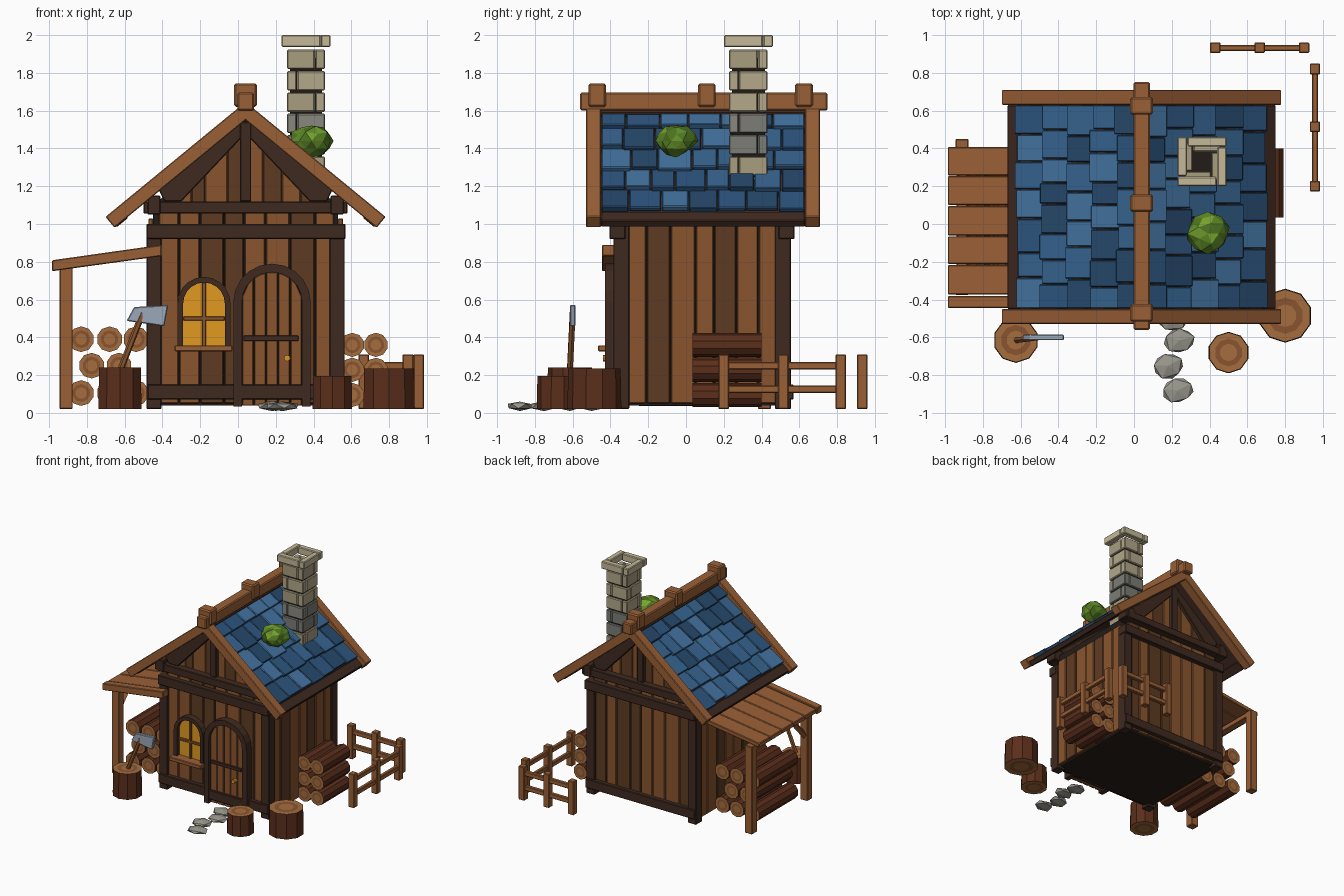
import bpy, bmesh, math, random
from mathutils import Vector, Matrix

if "Cube" in bpy.data.objects:
    bpy.data.objects.remove(bpy.data.objects["Cube"])

random.seed(4)
MATS = {}

def mat(hexcol):
    if hexcol not in MATS:
        m = bpy.data.materials.new("colour_" + hexcol)
        rgb = [int(hexcol[i:i + 2], 16) / 255 for i in (0, 2, 4)]
        m.diffuse_color = [((c + .055) / 1.055) ** 2.4 if c > .04 else c / 12.92 for c in rgb] + [1]
        m.use_nodes = True
        m.node_tree.nodes["Principled BSDF"].inputs["Base Color"].default_value = m.diffuse_color
        MATS[hexcol] = m
    return MATS[hexcol]

WOOD, PLANK, BROWN, DARK, BLACK = "9a6036", "8a552e", "5e3b22", "3f2a20", "241c18"
BARK, CUT, RING = "5a2e1b", "a56d3e", "8a5530"
BLUES = ["2d5680", "376591", "26496c", "4474a2"]

def finish(name, bm, *cols):
    bmesh.ops.recalc_face_normals(bm, faces=bm.faces)
    me = bpy.data.meshes.new(name)
    bm.to_mesh(me)
    bm.free()
    for c in cols:
        me.materials.append(mat(c))
    ob = bpy.data.objects.new(name, me)
    bpy.context.collection.objects.link(ob)
    return ob

def prism(name, pts, y0, y1, col, bev=.005):
    """Extrude an (x, z) outline along y."""
    bm = bmesh.new()
    f = bm.faces.new([bm.verts.new((x, y0, z)) for x, z in pts])
    r = bmesh.ops.extrude_face_region(bm, geom=[f])
    for v in r["geom"]:
        if isinstance(v, bmesh.types.BMVert):
            v.co.y = y1
    if bev:
        bmesh.ops.bevel(bm, geom=bm.edges[:], offset=bev, segments=1, affect='EDGES')
    return finish(name, bm, col)

def box(name, x0, x1, y0, y1, z0, z1, col, bev=.005):
    return prism(name, [(x0, z0), (x1, z0), (x1, z1), (x0, z1)], y0, y1, col, bev)

def rod(name, p, q, r, sides, *cols, ring=False, r2=None):
    """Cylinder from p to q; the end caps take the second colour."""
    p, q = Vector(p), Vector(q)
    d = q - p
    bm = bmesh.new()
    bmesh.ops.create_cone(bm, cap_ends=True, segments=sides, radius1=r, radius2=r2 or r, depth=d.length)
    caps = [f for f in bm.faces if len(f.verts) == sides and abs(f.normal.z) > .9]
    if len(cols) > 1:
        for f in caps:
            f.material_index = 1
    if ring:
        for k, m in ((.3, 2), (.25, 1)):
            bmesh.ops.inset_individual(bm, faces=caps, thickness=r * k)
            for f in caps:
                f.material_index = m
    rot = d.to_track_quat('Z', 'Y').to_matrix().to_4x4()
    bm.transform(Matrix.Translation((p + q) / 2) @ rot)
    return finish(name, bm, *cols)

def splits(a, b, n, j=.15):
    """n slightly uneven intervals between a and b."""
    w = (b - a) / n
    e = [a] + [a + w * (i + random.uniform(-j, j)) for i in range(1, n)] + [b]
    return list(zip(e, e[1:]))

# Roof slope coordinates: u down the slope, n along its normal
CX, RZ, ANG = .04, 1.64, math.atan(.821)
CO, SI = math.cos(ANG), math.sin(ANG)

def slope(s, u, n):
    return (CX + s * (u * CO + n * SI), RZ - u * SI + n * CO)

def slab(name, s, u0, u1, nb0, nt0, nb1, nt1, y0, y1, col):
    prism(name, [slope(s, u0, nb0), slope(s, u0, nt0), slope(s, u1, nt1), slope(s, u1, nb1)], y0, y1, col)

# House core and floor
prism("house_core", [(-.45, .04), (.53, .04), (.53, 1.1), (CX, 1.5), (-.45, 1.1)], -.34, .51, BLACK, 0)

# Front and back walls with gables
for side, y, s in (("front", -.34, -1), ("back", .51, 1)):
    def ys(a, b):
        return sorted((y + s * a, y + s * b))
    for i, (a, b) in enumerate(splits(-.42, .51, 8)):
        box(f"{side}_plank_{i}", a + .003, b - .003, *ys(0, .025), .05, 1.06, random.choice((PLANK, BROWN)))
    for i, (a, b) in enumerate(splits(-.36, CX, 4) + splits(CX, .44, 4)):
        top = lambda x: 1.53 - .821 * abs(x - CX)
        prism(f"{side}_gable_plank_{i}", [(a, 1.06), (b, 1.06), (b, top(b)), (a, top(a))],
              *ys(0, .025), (PLANK, BROWN)[i % 2])
    box(f"{side}_top_beam", -.485, .57, *ys(-.02, .065), .92, 1.0, DARK)
    box(f"{side}_tie_beam", -.50, .58, *ys(-.02, .085), 1.055, 1.12, DARK)
    box(f"{side}_sill_beam", -.48, .565, *ys(-.02, .06), .07, .15, DARK)
    box(f"{side}_king_post", .01, .07, *ys(0, .06), 1.12, 1.54, DARK)
    for sx in (-1, 1):
        x = CX + sx * .485
        box(f"{side}_corner_post", x - .04, x + .04, *ys(-.04, .045), .02, 1.0, DARK)
        box(f"{side}_beam_end", x - .035, x + .035, *ys(-.02, .09), 1.05, 1.15, DARK)
        prism(f"{side}_gable_rafter", [(CX, 1.57), (CX + sx * .46, 1.18), (CX + sx * .43, 1.12),
                                       (CX + sx * .34, 1.12), (CX, 1.48)], *ys(0, .055), DARK)

# Side walls
for x0, x1, nm in ((-.475, -.45, "left"), (.53, .555, "right")):
    for i, (a, b) in enumerate(splits(-.31, .49, 7)):
        box(f"{nm}_wall_plank_{i}", x0, x1, a + .003, b - .003, .05, 1.03, (PLANK, BROWN, PLANK)[i % 3])

# Roof: decks, slates, bargeboards, eave boards
for s in (-1, 1):
    slab("roof_deck", s, .0, .90, -.07, -.045, -.07, -.045, -.46, .64, DARK)
    slab("eave_board", s, .865, .945, -.075, -.03, -.075, -.03, -.45, .63, DARK)
    for y0 in (-.53, .63):
        slab("bargeboard", s, 0, .955, -.07, .005, -.07, .005, y0, y0 + .08, WOOD)
    for r in range(5):
        for a, b in splits(-.45, .63, 7 + r % 2):
            u = r * .171
            slab("roof_slate", s, u, u + .18 + random.uniform(-.01, .014), -.05, -.03, -.035,
                 random.uniform(-.012, .002), a + .002, b - .002, random.choice(BLUES))
box("ridge_beam", -.003, .085, -.56, .75, 1.6, 1.695, WOOD, .008)
for y in (-.47, .11, .625):
    box("ridge_cap", -.02, .10, y - .047, y + .047, 1.62, 1.745, WOOD, .01)

# Chimney: hollow pinwheel courses of stone
def course(name, x0, x1, y0, y1, z0, z1, t, flip, cols):
    m, g = (x0 + x1) / 2, .003
    blocks = [(x0, x1 - t - g, y0, y0 + t), (x1 - t, x1, y0, y1 - t - g),
              (x0 + t + g, x1, y1 - t, y1), (x0, x0 + t, y0 + t + g, y1)]
    for a, b, c, d in blocks:
        if flip:
            a, b = 2 * m - b, 2 * m - a
        box(name, a, b, c, d, z0, z1, random.choice(cols), .006)
for k in range(7):
    z = 1.82 - k * .113
    course("chimney_stone", .26, .46, .228, .432, z, z + .103, .05, k % 2,
           ["7d7d76", "8a897f"] if k in (3, 4) else ["b3a88a", "a89d80"])
box("chimney_core", .275, .445, .243, .417, 1.15, 1.88, BLACK, 0)
course("chimney_cap", .23, .49, .2, .46, 1.937, 2.0, .05, 0, ["c4b998"])

# Moss bush on the roof
bm = bmesh.new()
bmesh.ops.create_icosphere(bm, subdivisions=2, radius=1)
for v in bm.verts:
    v.co *= random.uniform(.85, 1.1)
    v.co = Vector((.39 + v.co.x * .115, -.05 + v.co.y * .105, 1.44 + v.co.z * .085))
for f in bm.faces:
    f.material_index = random.randrange(3)
finish("roof_bush", bm, "5f8a26", "76a32c", "4c7320")

# Arched door and window
def arch(cx, z0, zc, r, n=10):
    return [(cx - r, z0)] + [(cx - r * math.cos(math.pi * i / n), zc + r * math.sin(math.pi * i / n))
                             for i in range(n + 1)] + [(cx + r, z0)]

def arch_frame(name, cx, z0, zc, r0, r1, y0, y1):
    prism(name, arch(cx, z0, zc, r1) + arch(cx, z0, zc, r0)[::-1], y0, y1, DARK, 0)

prism("door_back", arch(.18, .05, .60, .165), -.385, -.34, BLACK, 0)
arch_frame("door_frame", .18, .035, .585, .16, .205, -.43, -.34)
for i in range(5):
    a, b = .02 + i * .064 + .003, .02 + (i + 1) * .064 - .003
    top = lambda x: .585 + math.sqrt(max(0, .16 ** 2 - (x - .18) ** 2))
    prism("door_plank", [(a, .04), (b, .04), (b, top(b)), ((a + b) / 2, top((a + b) / 2)), (a, top(a))],
          -.405, -.38, PLANK, .003)
for z in (.11, .395):
    box("door_strap", .03, .32, -.418, -.40, z - .014, z + .014, DARK, .003)
box("door_bottom_beam", -.02, .385, -.425, -.34, .07, .15, DARK)
rod("door_knob", (.26, -.44, .29), (.26, -.40, .29), .017, 8, "d9952a")
prism("window_glass", arch(-.18, .35, .575, .115), -.385, -.34, "e09a20", 0)
arch_frame("window_frame", -.18, .35, .58, .11, .14, -.42, -.34)
box("window_bar_upright", -.19, -.17, -.40, -.38, .35, .69, PLANK, .003)
box("window_bar_cross", -.29, -.07, -.40, -.38, .49, .51, PLANK, .003)
box("window_sill", -.335, -.03, -.465, -.34, .325, .358, WOOD)

# Lean-to shelter on the left
prism("shelter_front_beam", [(-.985, .75), (-.985, .808), (-.405, .89), (-.405, .83)], -.445, -.38, WOOD)
for i, (a, b) in enumerate(splits(-.375, .41, 5, .03)):
    prism("shelter_roof_plank", [(-.985, .765), (-.985, .802), (-.47, .875), (-.47, .838)], a + .002, b - .002, WOOD)
for y in (-.34, .415):
    box("shelter_post", -.945, -.875, y - .035, y + .035, .02, .775, WOOD)
box("shelter_rail", -.94, -.88, -.37, .41, .73, .775, WOOD)
rod("shelter_brace", (-.91, -.34, .55), (-.91, -.16, .745), .025, 4, WOOD)

# Firewood stacks
stack = [(x, z) for z in (.39, .105) for x in (-.83, -.68, -.54)] + [(-.775, .25), (-.63, .25)]
for x, z in stack:
    rod("shelter_log", (x, -.25, z), (x, .28, z), .068, 10, BARK, CUT, RING, ring=True)
for x in (.605, .73):
    for z in (.095, .228, .36):
        rod("side_log", (x, .035, z), (x, .40, z), .064, 10, BARK, CUT, RING, ring=True)

# Stumps
for x, y, r, h in ((-.625, -.615, .12, .24), (.5, -.68, .11, .195), (.80, -.485, .143, .235)):
    rod("tree_stump", (x, y, .02), (x, y, h), r, 10, BARK, CUT, RING, ring=True, r2=r * .97)

# Axe
rod("axe_handle", (-.625, -.615, .22), (-.505, -.6, .53), .017, 6, PLANK)
prism("axe_head", [(-.59, .487), (-.55, .56), (-.37, .572), (-.39, .458)], -.615, -.585, "9aa8b8")

# Fences
for c in (.43, .665, .90):
    box("back_fence_post", c - .028, c + .028, .905, .96, .02, .31, WOOD)
for c in (.2, .515, .82):
    box("side_fence_post", .93, .985, c - .028, c + .028, .02, .31, WOOD)
for z in (.105, .23):
    box("back_fence_rail", .42, .91, .915, .948, z, z + .04, WOOD)
    box("side_fence_rail", .942, .973, .19, .83, z, z + .04, WOOD)

# Stepping stones
for x, y in ((.2, -.50), (.24, -.615), (.18, -.75), (.23, -.88)):
    bm = bmesh.new()
    bmesh.ops.create_icosphere(bm, subdivisions=1, radius=1)
    turn = Matrix.Rotation(random.uniform(0, 6), 3, 'Z')
    for v in bm.verts:
        c = turn @ v.co * random.uniform(.9, 1.08)
        v.co = Vector((x + c.x * .09, y + c.y * .075, .036 + c.z * .026))
    finish("stepping_stone", bm, "99978c")
